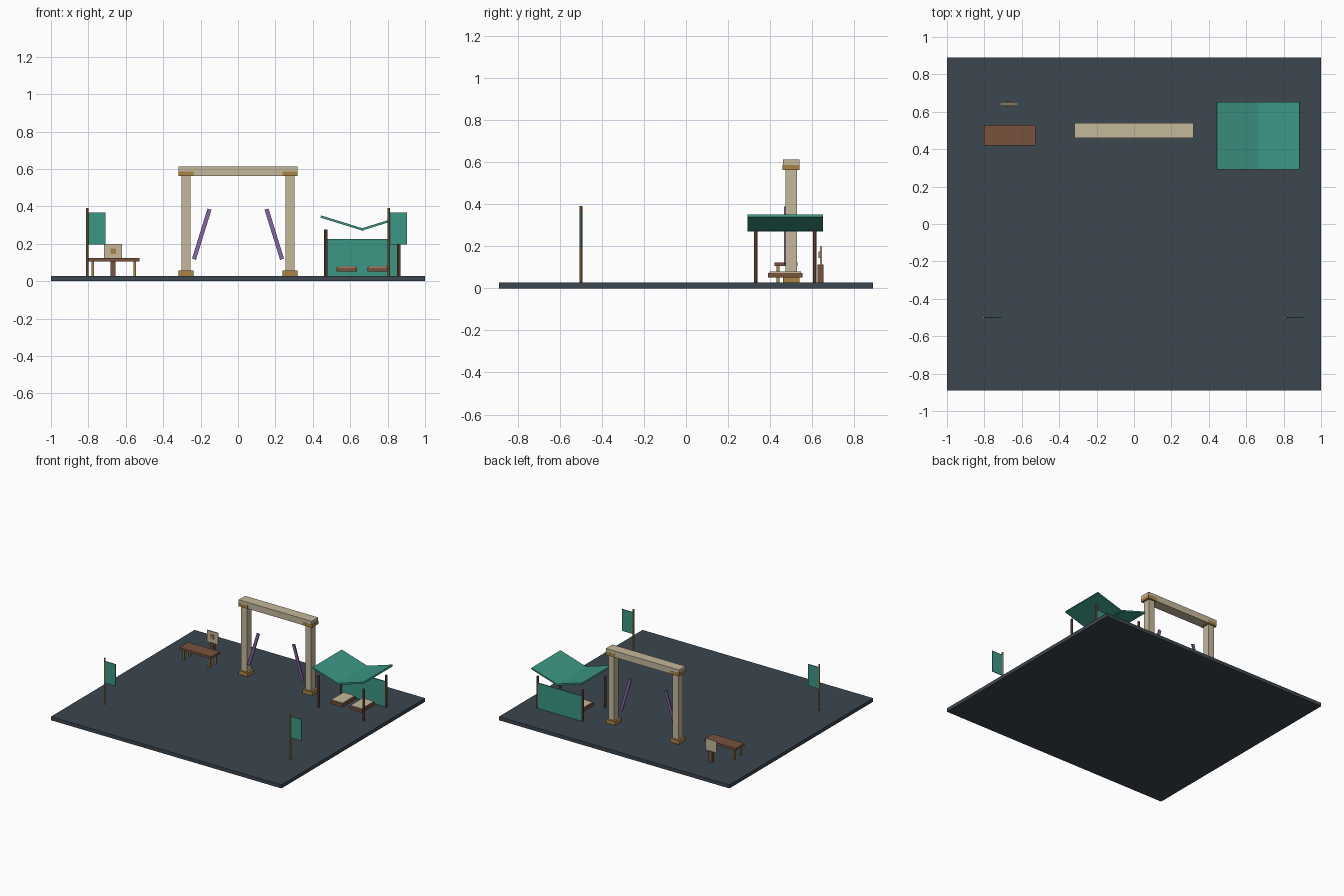
import bpy
from mathutils import Matrix

if "Cube" in bpy.data.objects:
    bpy.data.objects.remove(bpy.data.objects["Cube"])


def material(name, rgb):
    m = bpy.data.materials.new(name)
    m.diffuse_color = (*rgb, 1)
    m.use_nodes = True
    m.node_tree.nodes["Principled BSDF"].inputs["Base Color"].default_value = m.diffuse_color
    return m


SLATE = material("slate", (0.045, 0.062, 0.08))
STONE = material("stone", (0.56, 0.48, 0.33))
BRASS = material("brass", (0.40, 0.23, 0.06))
WOOD = material("wood", (0.19, 0.085, 0.048))
CLOTH = material("teal_cloth", (0.045, 0.31, 0.24))
VIOLET = material("violet", (0.24, 0.13, 0.40))


def box(name, center, size, mat, tilt=0):
    """Box with the given centre and size, tilted about y."""
    bpy.ops.mesh.primitive_cube_add(size=1, location=center, rotation=(0, tilt, 0))
    ob = bpy.context.object
    ob.name = name
    ob.data.transform(Matrix.Diagonal((*size, 1)))
    ob.data.materials.append(mat)
    return ob


def pole(name, x, y, z0, z1, radius, mat):
    """Thin upright round pole from z0 to z1."""
    bpy.ops.mesh.primitive_cylinder_add(vertices=8, radius=radius, depth=z1 - z0,
                                        location=(x, y, (z0 + z1) / 2))
    ob = bpy.context.object
    ob.name = name
    ob.data.materials.append(mat)


TOP = 0.028  # ground slab top

# Ground slab
box("ground_slab", (0, 0, TOP / 2), (2, 1.78, TOP), SLATE)

# Gateway arch with slanted ribbons
box("arch_lintel", (0, 0.5, 0.587), (0.634, 0.08, 0.05), STONE)
for s in (-1, 1):
    box("arch_post", (s * 0.278, 0.5, 0.3), (0.05, 0.056, 0.544), STONE)
    box("arch_base", (s * 0.278, 0.5, 0.043), (0.08, 0.08, 0.03), BRASS)
    box("arch_capital", (s * 0.278, 0.5, 0.574), (0.081, 0.081, 0.026), BRASS)
    box("arch_ribbon", (s * 0.194, 0.47, 0.251), (0.022, 0.01, 0.28), VIOLET, -s * 0.3)

# Canopy tent
CX, CY = 0.664, 0.472
for s in (-1, 1):
    box("canopy_roof", (CX + s * 0.107, CY, 0.31), (0.24, 0.36, 0.012), CLOTH, -s * 0.3)
    for t in (-1, 1):
        pole("canopy_pole", CX + s * 0.195, CY + t * 0.14, TOP, 0.277, 0.009, WOOD)
    # Low seats with cushions
    box("seat_base", (CX + s * 0.083, CY, 0.062), (0.11, 0.164, 0.022), WOOD)
    box("seat_cushion", (CX + s * 0.083, CY, 0.075), (0.098, 0.15, 0.01), STONE)
box("canopy_back_wall", (CX, CY + 0.14, 0.127), (0.39, 0.009, 0.198), CLOTH)

# Bench
BX, BY = -0.665, 0.475
box("bench_top", (BX, BY, 0.114), (0.276, 0.108, 0.018), WOOD)
for s in (-1, 1):
    for t in (-1, 1):
        box("bench_leg", (BX + s * 0.112, BY + t * 0.037, 0.067), (0.014, 0.014, 0.078), BRASS)

# Sign behind the bench
box("sign_post", (-0.668, 0.64, 0.07), (0.028, 0.028, 0.084), WOOD)
box("sign_panel", (-0.668, 0.642, 0.154), (0.095, 0.01, 0.09), STONE)
box("sign_plate", (-0.668, 0.634, 0.16), (0.03, 0.008, 0.03), BRASS)

# Banners
for x in (-0.806, 0.806):
    pole("banner_pole", x, -0.5, TOP, 0.39, 0.007, BRASS)
    box("banner_cloth", (x + 0.05, -0.5, 0.282), (0.095, 0.006, 0.17), CLOTH)
